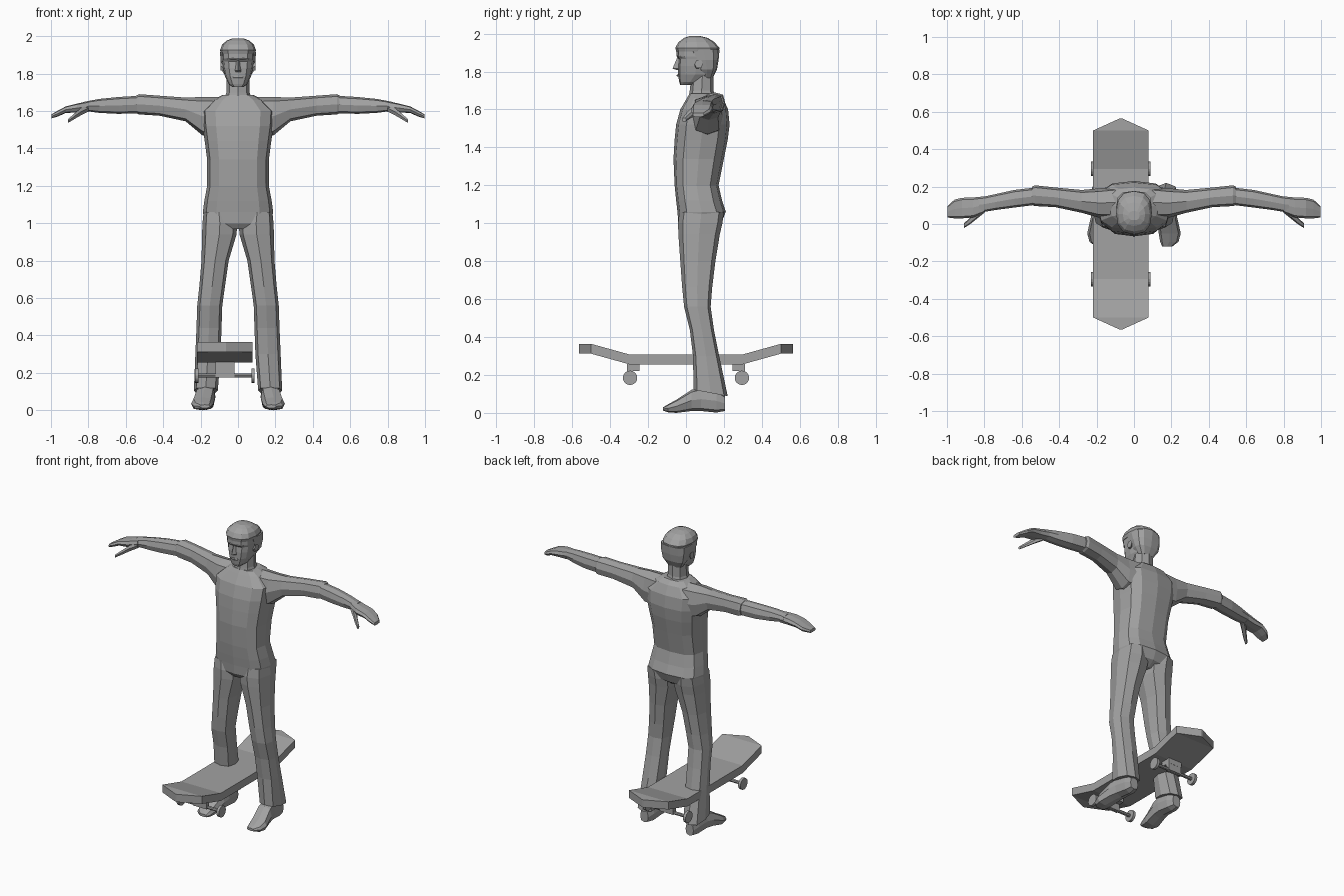
import bpy, bmesh, math

grey = bpy.data.materials.new("plain grey")
grey.diffuse_color = (0.36, 0.36, 0.36, 1)


def ring(axis, pos, a0, a1, b0, b1, n=8, power=0.7, tilt=0.0):
    """Rounded-box cross-section at pos on an axis, inside the given bounds."""
    pts = []
    for i in range(n):
        t = 2 * math.pi * i / n
        c, s = math.cos(t), math.sin(t)
        c = math.copysign(abs(c) ** power if abs(c) > 1e-6 else 0, c)
        s = math.copysign(abs(s) ** power if abs(s) > 1e-6 else 0, s)
        a = (a0 + a1) / 2 + c * (a1 - a0) / 2
        b = (b0 + b1) / 2 + s * (b1 - b0) / 2
        p = pos + tilt * s
        pts.append({'x': (p, a, b), 'y': (a, p, b), 'z': (a, b, p)}[axis])
    return pts


def loft(name, rings, mirror=False):
    """Skin a list of equal-length rings and close both ends."""
    bm = bmesh.new()
    vs = [[bm.verts.new(p) for p in r] for r in rings]
    n = len(vs[0])
    for lo, hi in zip(vs, vs[1:]):
        for i in range(n):
            j = (i + 1) % n
            bm.faces.new((lo[i], lo[j], hi[j], hi[i]))
    bm.faces.new(vs[0][::-1])
    bm.faces.new(vs[-1])
    bmesh.ops.recalc_face_normals(bm, faces=bm.faces)
    me = bpy.data.meshes.new(name)
    bm.to_mesh(me)
    bm.free()
    me.materials.append(grey)
    ob = bpy.data.objects.new(name, me)
    bpy.context.collection.objects.link(ob)
    if mirror:
        ob.modifiers.new("mirror", 'MIRROR')
    return ob


def box(name, x0, x1, y0, y1, z0, z1, mirror=False):
    return loft(name, [[(x0, y0, z), (x1, y0, z), (x1, y1, z), (x0, y1, z)]
                       for z in (z0, z1)], mirror)


# Torso: z, half width, front y, back y
torso = [(0.97, .10, -.02, .14), (1.00, .175, -.04, .185), (1.06, .188, -.045, .21),
         (1.12, .18, -.052, .19), (1.20, .165, -.06, .172), (1.34, .165, -.066, .20),
         (1.44, .178, -.06, .22), (1.52, .19, -.052, .23), (1.60, .195, -.03, .222),
         (1.66, .13, .005, .195), (1.685, .085, .02, .165)]
loft("torso", [ring('z', z, -w, w, f, b, 12) for z, w, f, b in torso])

# Neck
loft("neck", [ring('z', z, -w, w, f, b, 8, .85) for z, w, f, b in
              [(1.64, .08, .01, .16), (1.70, .062, .02, .145), (1.80, .06, .03, .145)]])

# Head
head = [(1.728, .03, -.03, .03), (1.745, .05, -.036, .08), (1.785, .07, -.042, .14),
        (1.83, .08, -.042, .15), (1.865, .084, -.038, .155), (1.88, .086, -.05, .16),
        (1.93, .086, -.048, .16)]
loft("head", [ring('z', z, -w, w, f, b, 12, .75) for z, w, f, b in head])

# Hair: crown, and a lower shell round the back of the skull
crown = [(1.905, .09, -.052, .174), (1.925, .096, -.056, .176), (1.955, .085, -.04, .15),
         (1.977, .06, -.01, .115), (1.988, .03, .02, .07)]
loft("hair_crown", [ring('z', z, -w, w, f, b, 12, .8) for z, w, f, b in crown])
back = [(1.765, .05, .08, .14), (1.81, .082, .06, .163), (1.86, .093, .035, .172),
        (1.915, .096, .0, .177)]
loft("hair_back", [ring('z', z, -w, w, f, b, 12, .7) for z, w, f, b in back])

# Face details
loft("nose", [[(-w, -.036, z), (w, -.036, z), (0, y, z)] for z, w, y in
              [(1.808, .018, -.05), (1.816, .018, -.071), (1.87, .008, -.048)]])
loft("brow", [ring('x', x, y, y + .02, 1.872, 1.886, 4, 1) for x, y in
              [(-.06, -.032), (-.03, -.05), (.03, -.05), (.06, -.032)]])
loft("lips", [ring('x', x, -.051 + abs(x) * .4, -.03, 1.772, 1.786, 6, 1)
              for x in (-.026, 0, .026)])
loft("ear", [ring('x', x, .045, .045 + d, 1.815, 1.82 + d, 6, .9)
             for x, d in [(.078, .03), (.093, .045)]], True)

# Upper arm and sleeve: x, front y, back y, bottom z, top z
sleeve = [(.10, .03, .20, 1.46, 1.675), (.19, .035, .19, 1.47, 1.675),
          (.28, .06, .182, 1.545, 1.672), (.42, .09, .195, 1.575, 1.682),
          (.53, .096, .207, 1.582, 1.69), (.545, .102, .20, 1.59, 1.682)]
loft("sleeve", [ring('x', *s, 8) for s in sleeve], True)
forearm = [(.52, .103, .196, 1.588, 1.682), (.64, .088, .182, 1.585, 1.675),
           (.74, .075, .16, 1.59, 1.665), (.80, .065, .147, 1.598, 1.654),
           (.83, .06, .145, 1.594, 1.648)]
loft("forearm", [ring('x', *s, 8) for s in forearm], True)

# Hand with joined fingers, and thumb
hand = [(.80, .06, .147, 1.596, 1.652), (.86, .035, .142, 1.592, 1.64),
        (.92, .03, .14, 1.59, 1.625), (.96, .03, .13, 1.572, 1.604),
        (.998, .035, .095, 1.56, 1.582)]
loft("hand", [ring('x', *s, 8, .6) for s in hand], True)
thumb = [(.80, .06, .11, 1.595, 1.635), (.84, .028, .075, 1.575, 1.618),
         (.875, .0, .036, 1.555, 1.588), (.91, -.022, .002, 1.535, 1.557)]
loft("thumb", [ring('x', *s, 6) for s in thumb], True)

# Trouser legs: z, inner x, outer x, front y, back y
leg = [(1.06, .02, .184, -.035, .20), (1.00, .004, .19, -.042, .192),
       (.94, .008, .192, -.04, .178), (.80, .05, .195, -.03, .155),
       (.66, .07, .207, -.02, .138), (.56, .084, .218, -.01, .13),
       (.44, .088, .222, .02, .147), (.30, .093, .228, .037, .175)]
loft("trouser_leg", [ring('z', *s) for s in leg]
     + [ring('z', .105, .108, .236, .04, .22, tilt=-.017)], True)

# Shoes: y, inner x, outer x, sole z, top z
shoe = [(.205, .14, .20, .01, .09), (.16, .125, .212, .002, .125), (.08, .12, .22, .01, .135),
        (.03, .122, .232, .01, .122), (-.05, .132, .25, 0, .07), (-.095, .14, .238, .003, .045),
        (-.12, .15, .205, .012, .03)]
loft("shoe", [ring('y', *s) for s in shoe], True)

# Skateboard deck with kicked, pointed ends: y, half width, bottom z
CX = -.07
deck = [(-.565, .005, .312), (-.5, .148, .312), (-.295, .148, .255)]
deck += [(-y, w, z) for y, w, z in reversed(deck)]
loft("deck", [[(CX - w, y, z), (CX + w, y, z), (CX + w, y, z + .052), (CX - w, y, z + .052)]
              for y, w, z in deck])

# Trucks, axles and wheels
for side, end in ((-1, "front"), (1, "rear")):
    y = side * .295
    mid = side * .277
    box(end + "_truck_base", CX - .05, CX + .05, mid - .033, mid + .033, .222, .258)
    box(end + "_truck_hanger", CX - .05, CX + .05, y - .014, y + .014, .176, .225)
    loft(end + "_axle", [ring('x', x, y - .011, y + .011, .174, .196, 8, 1)
                         for x in (CX - .15, CX + .15)])
    for s, label in ((-1, "left"), (1, "right")):
        x = CX + s * .15
        loft(end + "_" + label + "_wheel",
             [ring('x', x + d, y - .038, y + .038, .147, .223, 16, 1)
              for d in (-.009, .009)])
